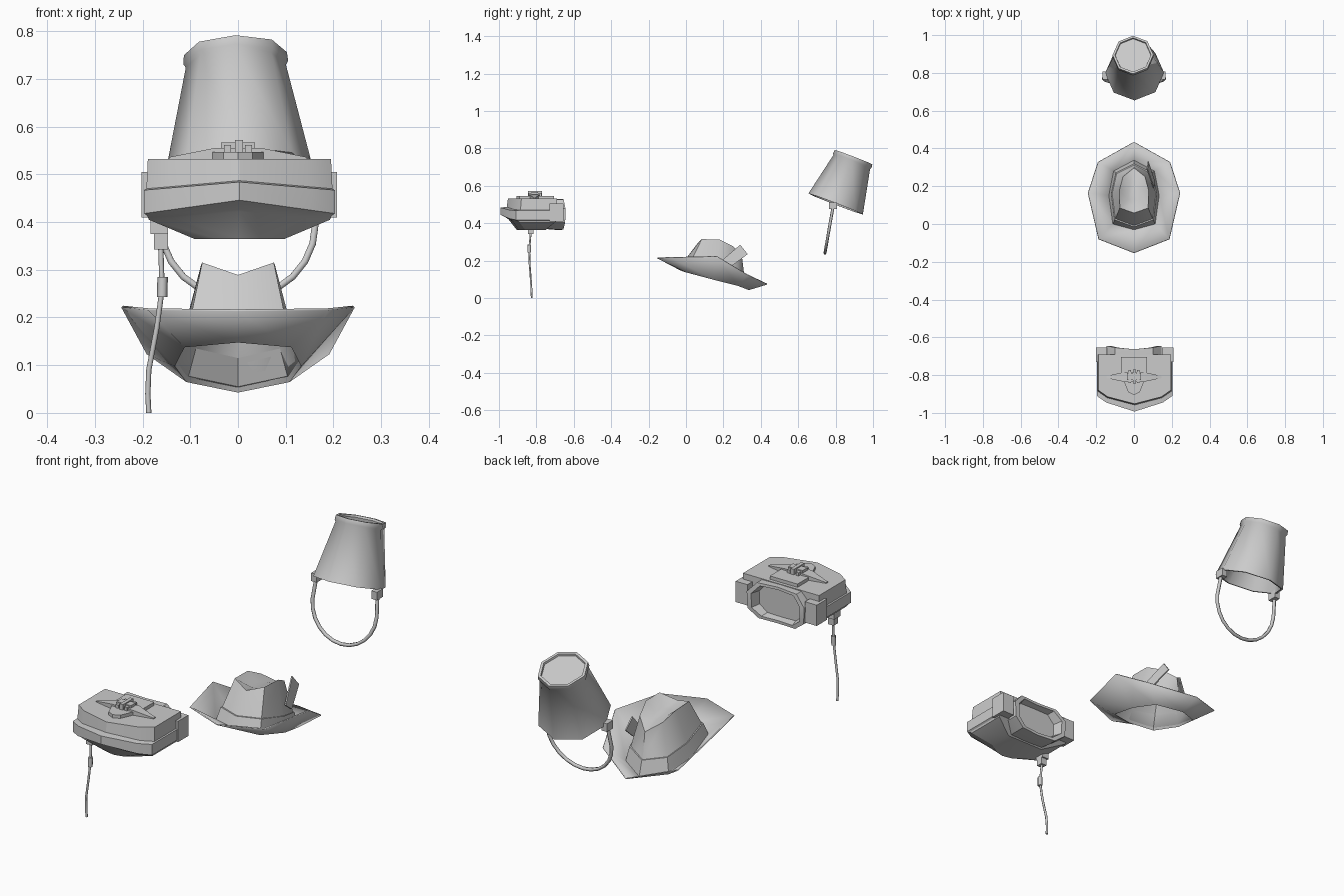
import bpy, bmesh, math
from mathutils import Vector, Matrix

if "Cube" in bpy.data.objects:
    bpy.data.objects.remove(bpy.data.objects["Cube"])


def finish(bm, name, angle=50, mat=None):
    if mat:
        bm.transform(mat)
    bmesh.ops.recalc_face_normals(bm, faces=bm.faces)
    me = bpy.data.meshes.new(name)
    bm.to_mesh(me)
    bm.free()
    me.shade_smooth()
    me.set_sharp_from_angle(angle=math.radians(angle))
    ob = bpy.data.objects.new(name, me)
    bpy.context.collection.objects.link(ob)
    return ob


def loft(name, rings, start=True, end=True, angle=50, mat=None, loop=False):
    """Skin a list of closed rings, optionally capped."""
    bm = bmesh.new()
    vs = [[bm.verts.new(p) for p in r] for r in rings]
    pairs = list(zip(vs, vs[1:])) + ([(vs[-1], vs[0])] if loop else [])
    for a, b in pairs:
        n = len(a)
        for i in range(n):
            bm.faces.new((a[i], a[(i + 1) % n], b[(i + 1) % n], b[i]))
    if start and not loop:
        bm.faces.new(vs[0])
    if end and not loop:
        bm.faces.new(vs[-1])
    return finish(bm, name, angle, mat)


def box(name, lo, hi):
    (a, b, c), (d, e, f) = lo, hi
    return loft(name, [[(a, b, z), (d, b, z), (d, e, z), (a, e, z)] for z in (c, f)], angle=30)


def mirror_ring(half):
    """Half ring from front middle to back middle, mirrored in x."""
    return half + [(-x, y, z) for x, y, z in reversed(half[1:-1])]


def tube(name, pts, r, side, n=6):
    rings = []
    for i, p in enumerate(pts):
        d = (Vector(pts[min(i + 1, len(pts) - 1)]) - Vector(pts[max(i - 1, 0)])).normalized()
        u = (Vector(side) - d * d.dot(Vector(side))).normalized()
        v = d.cross(u)
        rings.append([Vector(p) + r * (u * math.cos(t) + v * math.sin(t))
                      for t in (2 * math.pi * k / n for k in range(n))])
    return loft(name, rings, angle=65)


# ---- Upturned bucket, leaning back
lean = (Matrix.Translation((0.003, 0.80, 0.503)) @ Matrix.Rotation(math.radians(-21), 4, 'X')
        @ Matrix.Rotation(math.radians(-1.8), 4, 'Y'))
profile = [(.09, .235), (.147, 0), (.156, 0), (.105, .24), (.110, .248),
           (.108, .268), (.096, .268), (.094, .259)]
loft("bucket", [[(r * math.sin(k * math.pi / 4), r * math.cos(k * math.pi / 4), z)
                 for k in range(8)] for r, z in profile], mat=lean)

# Handle and its two lugs
path = [(.154, .787, .49)]
for k in range(13):
    t = math.pi * k / 12
    z = .395 - .155 * math.sin(t)
    path.append((.162 * math.cos(t), .743 + (z - .24) * .172, z))
path.append((-.154, .787, .49))
tube("bucket_handle", path, .008, (0, 1, 0))
for s in (-1, 1):
    box("handle_lug", (s * .152 - .014, .765, .475), (s * .152 + .014, .808, .512))

# ---- Wide brimmed hat: brim, crown and crease in one shell
brim = [(0, -.153, .215), (.187, -.08, .217), (.243, .164, .223), (.19, .328, .125), (0, .434, .075)]
inner = [(0, -.03, .15), (.112, 0, .14), (.133, .15, .10), (.108, .28, .067), (0, .337, .045)]
base = [(0, -.005, .20), (.097, .03, .20), (.113, .16, .165), (.09, .265, .135), (0, .31, .115)]
top = [(0, .06, .287), (.074, .085, .313), (.076, .18, .310), (.057, .25, .275), (0, .295, .235)]
crease = [(0, .10, .284), (.03, .13, .274), (.03, .18, .270), (.02, .22, .262), (0, .245, .252)]
hat = loft("hat", [mirror_ring(r) for r in (brim, inner, base, top, crease)], start=False)
m = hat.modifiers.new("thickness", 'SOLIDIFY')
m.thickness = .005
m.offset = 0

# Hat band hugging the bottom of the crown
grow = [[(x * k, .155 + (y - .155) * k, z) for x, y, z in r]
        for r, k in ((inner, .96), (inner, 1.0), (base, 1.06), (base, .98))]
grow[0] = [(x, y, z + .01) for x, y, z in grow[0]]
grow[1] = [(x, y, z + .006) for x, y, z in grow[1]]
loft("hat_band", [mirror_ring(r) for r in grow], loop=True, angle=40)

# Card tucked in the band
card = [(.108, .19, .20), (.108, .235, .165), (.078, .33, .235), (.072, .29, .285)]
loft("hat_card", [card, [(x - .006, y, z) for x, y, z in card]], angle=30)

# ---- Headset body
def shell(w, back, side, mid, zs, zm):
    pts = [(0, mid, zm), (w - .05, side - .02, zs + (zm - zs) * .25), (w, side + .015, zs),
           (w, back, zs), (0, back, zs)]
    return [(x + .003, y, z) for x, y, z in mirror_ring(pts)]


loft("headset_body", [
    shell(.192, -.69, -.895, -.952, .532, .532),
    shell(.195, -.69, -.90, -.958, .470, .487),
    shell(.200, -.69, -.925, -.993, .467, .484),
    shell(.200, -.69, -.925, -.993, .418, .446),
    shell(.193, -.69, -.915, -.975, .413, .438),
    shell(.190, -.70, -.905, -.95, .405, .422),
    shell(.095, -.75, -.875, -.905, .365, .365)], angle=25)

# Temple blocks at the back corners
for s in (-1, 1):
    x0, x1 = sorted((s * .145 + .003, s * .205 + .003))
    box("temple_block", (x0, -.73, .41), (x1, -.655, .505))


# Hollow face cushion, its rear edge curved inward at the middle
def cushion(k, y, bend):
    half = [(0, .365), (.092, .367), (.142, .405), (.145, .48), (.10, .528), (0, .530)]
    return mirror_ring([(x * k, y - bend * (1 - (x / .145) ** 2), .45 + (z - .45) * k) for x, z in half])


loft("face_cushion", [cushion(.95, -.75, 0), cushion(1, -.70, 0), cushion(1, -.645, .018),
                      cushion(.85, -.645, .018), cushion(.78, -.69, 0)], angle=35)

# Top plate, tapered cross bar and buckle
plate = mirror_ring([(0, -.905, 0), (.03, -.89, 0), (.06, -.82, 0), (.07, -.78, 0), (.07, -.705, 0), (0, -.705, 0)])
loft("top_plate", [[(x, y, z) for x, y, _ in plate] for z in (.525, .547)], angle=30)
loft("cross_bar", [[(x, -.81 - d, .528), (x, -.81 + d, .528), (x, -.81 + d, z), (x, -.81 - d, z)]
                   for x, d, z in ((-.145, .006, .536), (-.05, .026, .555), (.05, .026, .555), (.145, .006, .536))],
     angle=30)
box("buckle_bar", (-.036, -.825, .54), (.036, -.79, .567))
for x in (-.022, .022):
    box("buckle_side", (x - .007, -.842, .54), (x + .007, -.772, .562))
box("buckle_pin", (-.006, -.845, .54), (.010, -.77, .572))

# Hanging cord with plug and inline clip
box("cord_plug_top", (-.183, -.852, .375), (-.147, -.808, .415))
box("cord_plug", (-.176, -.845, .343), (-.147, -.815, .38))
tube("cord", [(-.162, -.83, .35), (-.159, -.838, .26), (-.170, -.836, .18), (-.187, -.829, .09),
              (-.189, -.826, .04), (-.187, -.825, 0)], .0055, (1, 0, 0))
tube("cord_clip", [(-.158, -.838, .285), (-.159, -.839, .243)], .011, (1, 0, 0))
